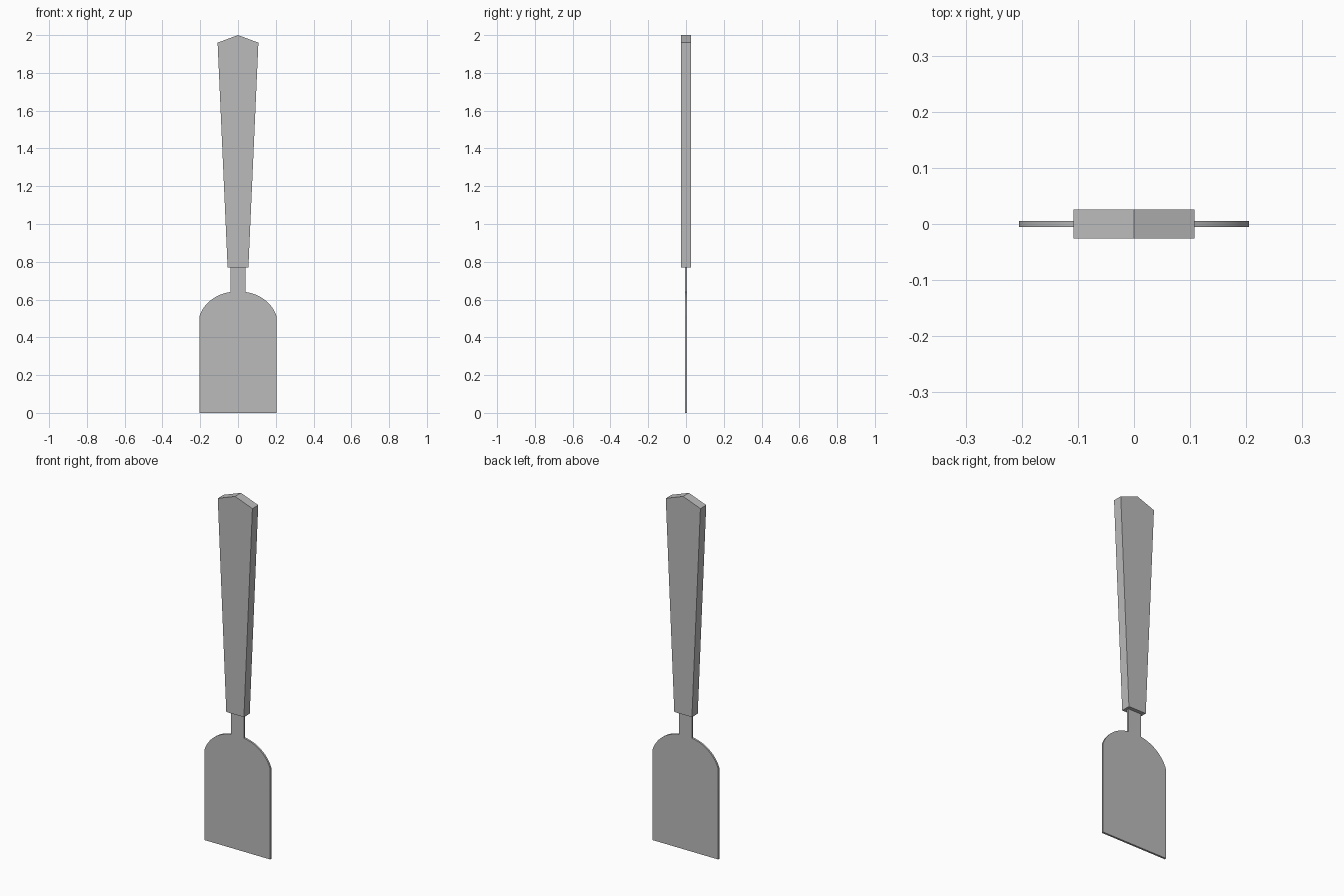
import bpy, bmesh
from mathutils import Vector
from mathutils.geometry import interpolate_bezier

cube = bpy.data.objects.get("Cube")
if cube:
    bpy.data.objects.remove(cube, do_unlink=True)

grey = bpy.data.materials.new("plain grey")
grey.use_nodes = True
grey.diffuse_color = (0.5, 0.5, 0.5, 1)
grey.node_tree.nodes["Principled BSDF"].inputs["Base Color"].default_value = grey.diffuse_color


def plate(name, half, thickness):
    """Mirror a right-hand outline (x, z) and extrude it along y."""
    outline = list(half) + [(-x, z) for x, z in reversed(half) if x > 0]
    bm = bmesh.new()
    face = bm.faces.new([bm.verts.new((x, -thickness / 2, z)) for x, z in outline])
    ext = bmesh.ops.extrude_face_region(bm, geom=[face], use_keep_orig=True)
    bmesh.ops.translate(bm, vec=(0, thickness, 0),
                        verts=[v for v in ext["geom"] if isinstance(v, bmesh.types.BMVert)])
    bmesh.ops.recalc_face_normals(bm, faces=bm.faces)
    mesh = bpy.data.meshes.new(name)
    bm.to_mesh(mesh)
    bm.free()
    mesh.materials.append(grey)
    obj = bpy.data.objects.new(name, mesh)
    bpy.context.collection.objects.link(obj)
    return obj


# Handle: long taper with a pointed end
plate("handle", [(0.055, 0.77), (0.108, 1.96), (0, 2.0)], 0.052)

# Blade with rounded shoulders, and its narrow neck
shoulder = interpolate_bezier(Vector((0.205, 0.51)), Vector((0.185, 0.575)),
                              Vector((0.12, 0.63)), Vector((0.04, 0.64)), 12)
blade = plate("blade_and_neck",
              [(0.205, 0)] + [(p.x, p.y) for p in shoulder] + [(0.04, 0.78)], 0.011)

# Soften the shoulder curve only
bpy.context.view_layer.objects.active = blade
blade.select_set(True)
bpy.ops.object.shade_smooth_by_angle(angle=0.4)
